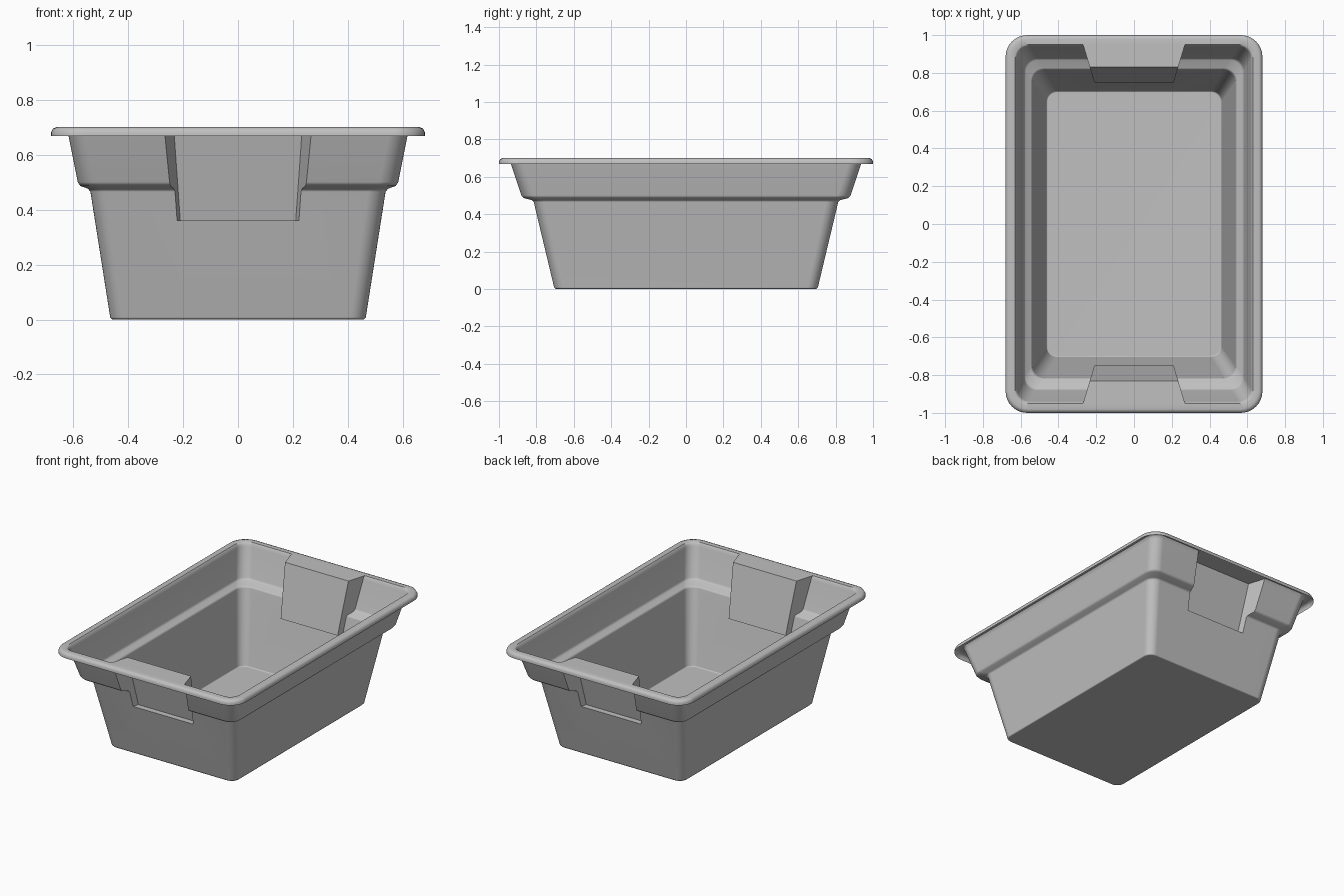
import bpy, bmesh
from math import cos, sin, pi, radians
from mathutils import Vector

cube = bpy.data.objects.get("Cube")
if cube:
    bpy.data.objects.remove(cube)

# Wall and rim profile: half width, half length, height, corner radius
PROFILE = [
    (.457, .697, 0, .05), (.465, .705, .008, .055),
    (.537, .814, .465, .065), (.546, .826, .476, .068),
    (.574, .868, .486, .068), (.583, .88, .5, .068),
    (.618, .938, .675, .068), (.622, .942, .69, .068), (.63, .95, .7, .07),
    (.66, .98, .7, .1), (.673, .993, .695, .11),
    (.68, 1, .682, .115), (.68, 1, .667, .115),
]
CORNER_STEPS = 8
RECESS_Z, PANEL_LOW, PANEL_TOP, RIM_Y, RIM_Z = .36, .75, .83, .95, .7


def rounded_loop(bm, hx, hy, z, r):
    """Ring of vertices around a rounded rectangle."""
    ring = []
    for corner, (sx, sy) in enumerate([(1, 1), (-1, 1), (-1, -1), (1, -1)]):
        for i in range(CORNER_STEPS + 1):
            a = (corner + i / CORNER_STEPS) * pi / 2
            ring.append(bm.verts.new((sx * (hx - r) + r * cos(a),
                                      sy * (hy - r) + r * sin(a), z)))
    return ring


def recess_x(y):
    """Half width of the hand recess, flaring outward."""
    return .21 + (y - PANEL_LOW) * .3


def end_faces(bm, side):
    """Flat strips of one end wall."""
    bm.normal_update()
    return [f for f in bm.faces if abs(f.normal.x) < 1e-3
            and f.calc_center_median().y * side > .6]


def cut(bm, faces, point, normal):
    geom = set(faces)
    for f in faces:
        geom.update(f.edges)
        geom.update(f.verts)
    bmesh.ops.bisect_plane(bm, geom=list(geom), dist=1e-5,
                           plane_co=point, plane_no=normal)


def middle(faces):
    return [f for f in faces if abs(f.calc_center_median().x) < .1]


def add_recess(bm, side):
    # Cut the opening out of the end wall
    for sx in (-1, 1):
        cut(bm, end_faces(bm, side), (sx * recess_x(PANEL_LOW), side * PANEL_LOW, 0),
            Vector((sx, -side * .3, 0)).normalized())
    cut(bm, middle(end_faces(bm, side)), (0, 0, RECESS_Z), (0, 0, 1))
    doomed = []
    for f in middle(end_faces(bm, side)):
        c = f.calc_center_median()
        if c.z > RECESS_Z and c.y * side < RIM_Y + .002:
            doomed.append(f)
    bmesh.ops.delete(bm, geom=doomed, context='FACES')

    # Fill it with the recessed panel, cheeks, ledge and grip top
    (_, y0, z0, _), (_, y1, z1, _) = PROFILE[1:3]
    wall_y = y0 + (y1 - y0) * (RECESS_Z - z0) / (z1 - z0)
    outline = [(wall_y, RECESS_Z)]
    outline += [(y, z) for _, y, z, _ in PROFILE if z > RECESS_Z and y <= RIM_Y]
    outline += [(PANEL_TOP, RIM_Z), (PANEL_LOW, RECESS_Z)]
    cheeks = []
    for sx in (-1, 1):
        cheek = [bm.verts.new((sx * recess_x(y), side * y, z)) for y, z in outline]
        bm.faces.new(cheek)
        cheeks.append(cheek)
    a, b = cheeks
    for i, j in ((-1, 0), (-2, -1), (-3, -2)):
        bm.faces.new((a[i], a[j], b[j], b[i]))


# Tub shell
bm = bmesh.new()
rings = [rounded_loop(bm, *row) for row in PROFILE]
bm.faces.new(rings[0])
for low, high in zip(rings, rings[1:]):
    for i in range(len(low)):
        j = (i + 1) % len(low)
        bm.faces.new((low[i], low[j], high[j], high[i]))

# Hand recesses at both ends
for side in (-1, 1):
    add_recess(bm, side)
bmesh.ops.remove_doubles(bm, verts=bm.verts[:], dist=2e-4)
bmesh.ops.recalc_face_normals(bm, faces=bm.faces[:])

mesh = bpy.data.meshes.new("tub")
bm.to_mesh(mesh)
bm.free()
tub = bpy.data.objects.new("tub", mesh)
bpy.context.scene.collection.objects.link(tub)

# Grey plastic
grey = bpy.data.materials.new("grey_plastic")
grey.use_nodes = True
colour = (.53, .53, .53, 1)
grey.diffuse_color = colour
for node in grey.node_tree.nodes:
    if node.type == 'BSDF_PRINCIPLED':
        node.inputs["Base Color"].default_value = colour
mesh.materials.append(grey)

# Smooth corners, crisp recess edges
bpy.ops.object.select_all(action='DESELECT')
tub.select_set(True)
bpy.context.view_layer.objects.active = tub
bpy.ops.object.shade_smooth_by_angle(angle=radians(48))
weighted = tub.modifiers.new("even_shading", 'WEIGHTED_NORMAL')
weighted.keep_sharp = True
